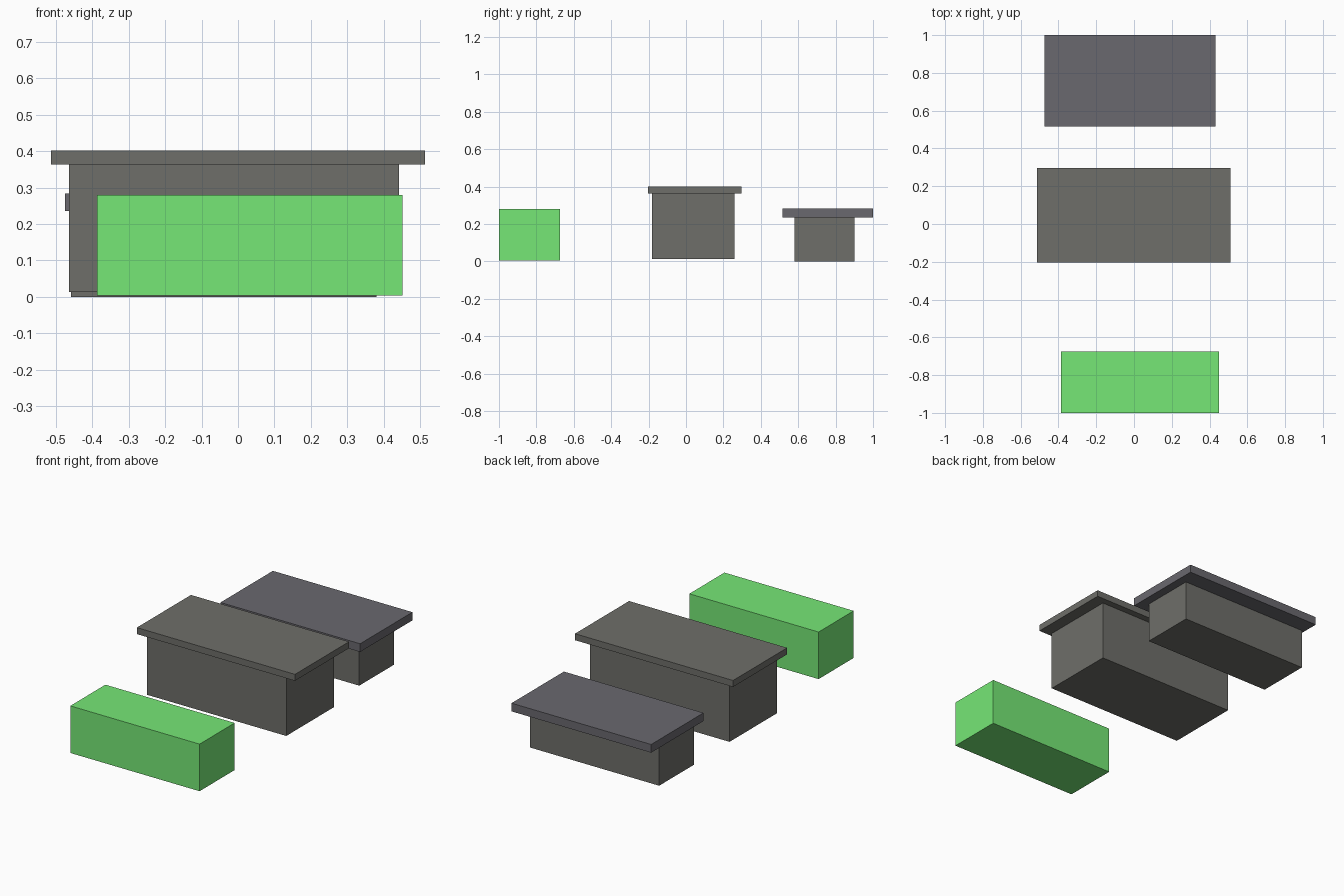
import bpy
from mathutils import Vector

if "Cube" in bpy.data.objects:
    bpy.data.objects.remove(bpy.data.objects["Cube"])


def paint(name, r, g, b):
    mat = bpy.data.materials.new(name)
    mat.diffuse_color = (r, g, b, 1)
    mat.use_nodes = True
    mat.node_tree.nodes["Principled BSDF"].inputs["Base Color"].default_value = mat.diffuse_color
    return mat


def box(name, x, y, z, material):
    """Box spanning the given (min, max) ranges."""
    bpy.ops.mesh.primitive_cube_add(size=1)
    obj = bpy.context.object
    obj.name = name
    lo, hi = (Vector(c) for c in zip(x, y, z))
    for v in obj.data.vertices:
        v.co = (lo + hi) / 2 + v.co * (hi - lo)
    obj.data.materials.append(material)
    return obj


green = paint("green", 0.18, 0.80, 0.18)
warm_grey = paint("warm_dark_grey", 0.156, 0.156, 0.142)
cool_grey = paint("cool_dark_grey", 0.142, 0.138, 0.156)

# Green block at the front
box("green_block", (-0.387, 0.451), (-1.0, -0.675), (0.004, 0.28), green)

# Tall counter in the middle: base and overhanging top
box("middle_base", (-0.463, 0.441), (-0.183, 0.258), (0.013, 0.363), warm_grey)
box("middle_top", (-0.513, 0.512), (-0.204, 0.297), (0.363, 0.401), warm_grey)

# Low counter at the back: base and overhanging top
box("back_base", (-0.457, 0.38), (0.58, 0.901), (0.0, 0.236), warm_grey)
box("back_top", (-0.474, 0.431), (0.515, 1.0), (0.236, 0.284), cool_grey)
